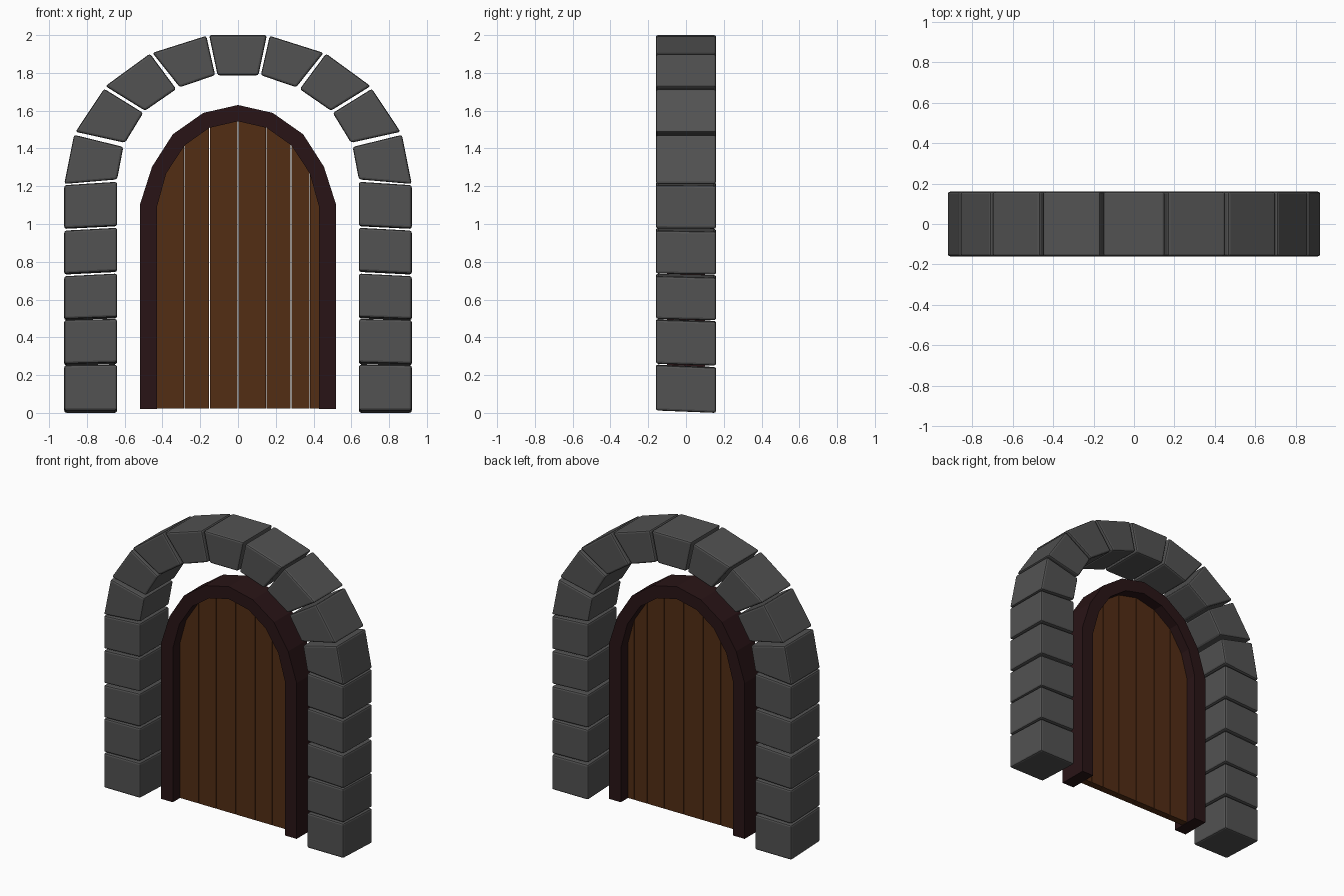
import bpy

if "Cube" in bpy.data.objects:
    bpy.data.objects.remove(bpy.data.objects["Cube"])


def material(name, rgb):
    m = bpy.data.materials.new(name)
    m.diffuse_color = (*rgb, 1)
    m.use_nodes = True
    m.node_tree.nodes["Principled BSDF"].inputs["Base Color"].default_value = m.diffuse_color
    return m


STONE = material("stone", (0.085, 0.085, 0.085))
FRAME = material("dark_wood", (0.022, 0.007, 0.008))
WOOD = material("plank_wood", (0.085, 0.026, 0.007))


def prism(name, outline, y0, y1, mat, tilt=0.0):
    """Extrude an (x, z) outline along y; tilt lowers it towards the back."""
    n = len(outline)
    verts = [(x, y, z - tilt * (y - y1)) for y in (y0, y1) for x, z in outline]
    faces = [tuple(range(n)), tuple(range(2 * n - 1, n - 1, -1))]
    faces += [(i, i + n, (i + 1) % n + n, (i + 1) % n) for i in range(n)]
    me = bpy.data.meshes.new(name)
    me.from_pydata(verts, [], faces)
    me.materials.append(mat)
    ob = bpy.data.objects.new(name, me)
    bpy.context.collection.objects.link(ob)
    # consistent outward normals
    if sum(outline[i - 1][0] * outline[i][1] - outline[i][0] * outline[i - 1][1]
           for i in range(n)) < 0:
        me.flip_normals()
    return ob


def stone(name, outline, tilt=0.0, mirrored=True):
    ob = prism(name, outline, -0.16, 0.16, STONE, tilt)
    b = ob.modifiers.new("worn_edges", 'BEVEL')
    b.width, b.segments = 0.012, 2
    if mirrored:
        ob.modifiers.new("other_side", 'MIRROR')


# Pillar stones: bottom outer, bottom inner, top outer, top inner
courses = [(0.0, 0.0, 0.24, 0.243), (0.25, 0.257, 0.483, 0.487),
           (0.49, 0.50, 0.716, 0.730), (0.732, 0.746, 0.960, 0.975),
           (0.974, 0.988, 1.203, 1.221)]
for i, (bo, bi, to, ti) in enumerate(courses):
    stone(f"pillar_stone_{i + 1}",
          [(0.64, bi), (0.92, bo), (0.92, to), (0.64, ti)],
          tilt=0.04 * (1 - i / 5))

# Arch stones, from the pillar up
arch = [
    [(0.64, 1.236), (0.92, 1.212), (0.868, 1.472), (0.607, 1.408)],
    [(0.598, 1.430), (0.860, 1.488), (0.709, 1.716), (0.502, 1.588)],
    [(0.492, 1.600), (0.702, 1.730), (0.466, 1.902), (0.327, 1.714)],
    [(0.308, 1.724), (0.453, 1.906), (0.168, 1.996), (0.121, 1.788)],
]
for i, pts in enumerate(arch):
    stone(f"arch_stone_{i + 1}", pts)
stone("keystone", [(-0.108, 1.787), (0.108, 1.787), (0.153, 2.0), (-0.153, 2.0)],
      mirrored=False)

# Door frame: a pointed-round band
outer = [(0.52, 0.02), (0.52, 1.10), (0.455, 1.303), (0.345, 1.475), (0.184, 1.588), (0, 1.63)]
inner = [(0.43, 0.02), (0.43, 1.088), (0.38, 1.268), (0.283, 1.416), (0.152, 1.509), (0, 1.544)]


def both_sides(half):
    return half + [(-x, z) for x, z in reversed(half[:-1])]


prism("door_frame", both_sides(outer) + both_sides(inner)[::-1], -0.10, 0.10, FRAME)

# Door planks cut to the inner curve of the frame
curve = sorted(both_sides(inner)[1:-1])


def top_z(x):
    for (x0, z0), (x1, z1) in zip(curve, curve[1:]):
        if x0 <= x <= x1:
            return z0 + (z1 - z0) * (x - x0) / (x1 - x0)


cuts = [-0.43, -0.285, -0.151, 0.0, 0.149, 0.281, 0.38, 0.43]
for i, (a, b) in enumerate(zip(cuts, cuts[1:])):
    a, b = a + 0.002, b - 0.002
    mids = [p for p in curve if a < p[0] < b]
    top = [(a, top_z(a))] + mids + [(b, top_z(b))]
    prism(f"door_plank_{i + 1}", [(b, 0.022), (a, 0.022)][::-1] + top[::-1],
          -0.025, 0.025, WOOD)
